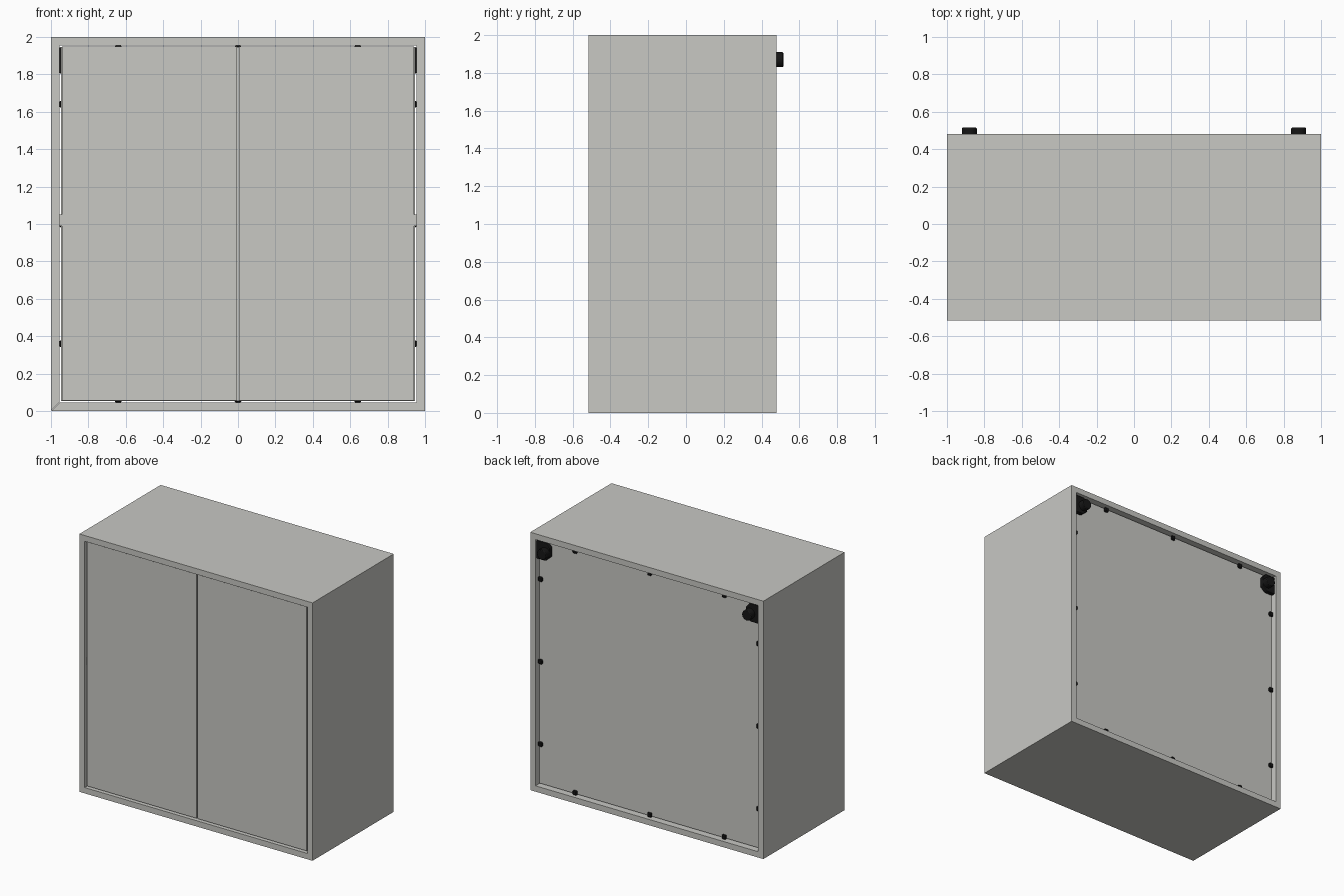
import bpy, bmesh, math
from mathutils import Matrix, Vector

cube = bpy.data.objects.get("Cube")
if cube:
    bpy.data.objects.remove(cube)

FRONT, BACK, WALL = -0.515, 0.48, 0.045
INNER = 1 - WALL


def material(name, rgb):
    m = bpy.data.materials.new(name)
    m.use_nodes = True
    m.diffuse_color = (*rgb, 1)
    m.node_tree.nodes["Principled BSDF"].inputs["Base Color"].default_value = (*rgb, 1)
    return m


GREY = material("light grey", (0.58, 0.58, 0.55))
BLACK = material("black", (0.008, 0.008, 0.008))


def prism(name, outline, y0, y1, mat):
    """Extrude an (x, z) outline from y0 to y1."""
    bm = bmesh.new()
    face = bm.faces.new([bm.verts.new((x, y0, z)) for x, z in outline])
    out = bmesh.ops.extrude_face_region(bm, geom=[face])
    moved = [v for v in out["geom"] if isinstance(v, bmesh.types.BMVert)]
    bmesh.ops.translate(bm, verts=moved, vec=(0, y1 - y0, 0))
    bmesh.ops.recalc_face_normals(bm, faces=bm.faces)
    mesh = bpy.data.meshes.new(name)
    bm.to_mesh(mesh)
    bm.free()
    mesh.materials.append(mat)
    obj = bpy.data.objects.new(name, mesh)
    bpy.context.collection.objects.link(obj)
    return obj


def rect(x0, x1, z0, z1):
    return [(x0, z0), (x1, z0), (x1, z1), (x0, z1)]


def bevel(obj, width, segments=1):
    mod = obj.modifiers.new("soft edges", "BEVEL")
    mod.width = width
    mod.segments = segments


# Four mitred carcass boards and their back panel clips, turned about the centre
for i, side in enumerate(("top", "left", "bottom", "right")):
    turn = Matrix.Translation(Vector((0, 0, 1))) @ Matrix.Rotation(i * math.pi / 2, 4, "Y")
    board = prism(side + "_board", [(-1, 1), (1, 1), (INNER, INNER), (-INNER, INNER)],
                  FRONT, BACK, GREY)
    board.data.transform(turn)
    for n, x in enumerate((-0.64, 0, 0.64)):
        clip = prism(f"{side}_panel_clip_{n + 1}",
                     rect(x - 0.018, x + 0.018, INNER - 0.035, INNER), 0.435, 0.455, BLACK)
        clip.data.transform(turn)
        bevel(clip, 0.006)

# Recessed back panel
prism("back_panel", rect(-0.947, 0.947, 0.053, 1.947), 0.42, 0.44, GREY)

for name, s in (("left", 1), ("right", -1)):
    # Door, slightly set back with a narrow gap all round
    prism(name + "_door", rect(*sorted((s * 0.006, s * 0.942)), 0.056, 1.948),
          FRONT + 0.012, FRONT + 0.055, GREY)
    # Hinge stop in the gap beside the door
    prism(name + "_door_stop", rect(*sorted((s * 0.942, s * INNER)), 0.99, 1.05),
          FRONT + 0.02, FRONT + 0.05, GREY)
    # Wall hanging bracket tucked in the upper back corner
    body = [(0.955, 1.945), (0.87, 1.945), (0.84, 1.91), (0.84, 1.84), (0.88, 1.805), (0.955, 1.805)]
    bracket = prism(name + "_bracket_body", [(s * x, z) for x, z in body], 0.43, 0.47, BLACK)
    bevel(bracket, 0.006, 2)
    ring = [(s * 0.88 + 0.04 * math.cos(a), 1.87 + 0.04 * math.sin(a))
            for a in (math.tau * k / 24 for k in range(24))]
    cap = prism(name + "_bracket_cap", ring, 0.44, 0.515, BLACK)
    bevel(cap, 0.005, 2)
    # Smooth the round cap only
    bpy.ops.object.select_all(action="DESELECT")
    cap.select_set(True)
    bpy.context.view_layer.objects.active = cap
    bpy.ops.object.shade_smooth_by_angle(angle=math.radians(40))
